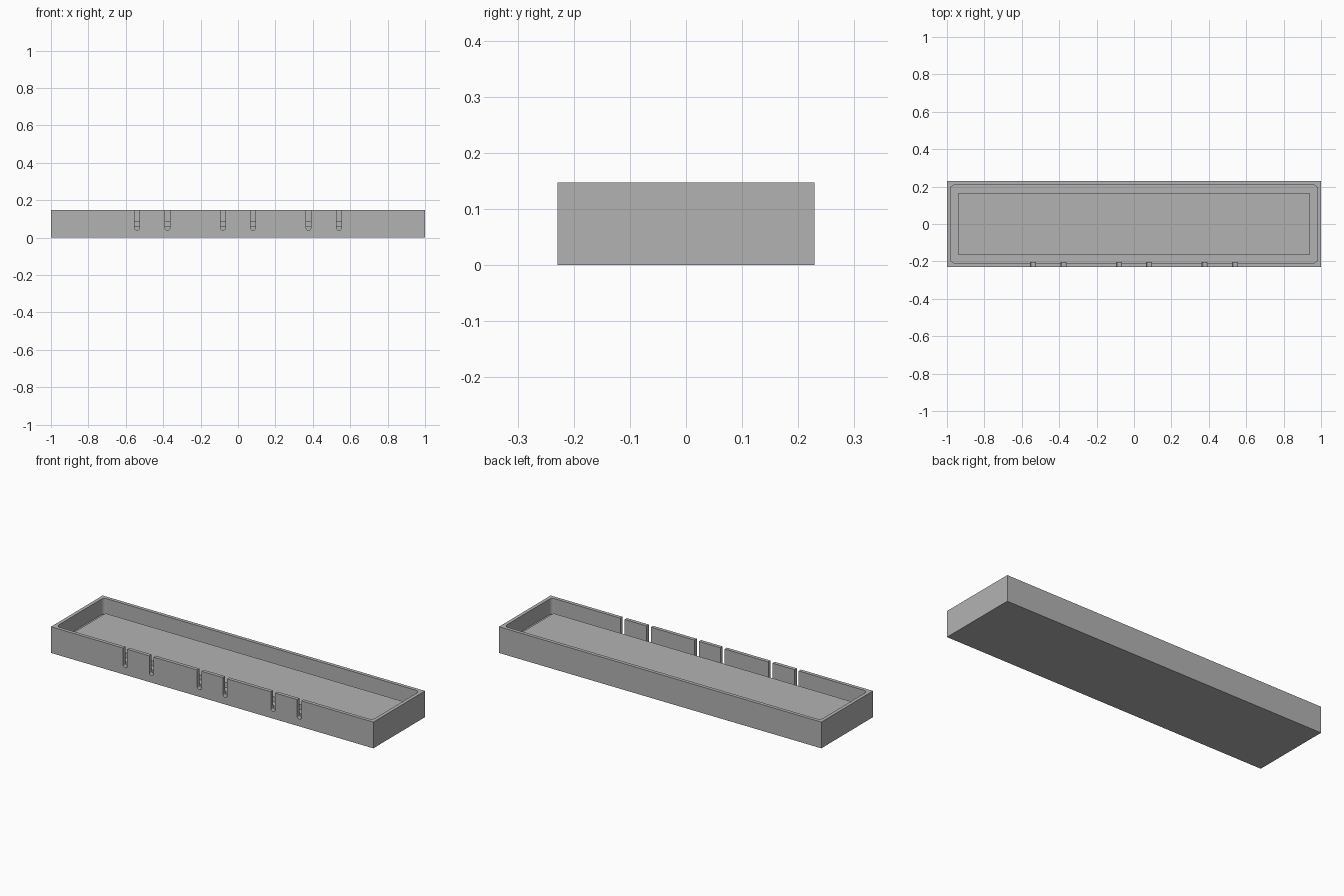
import bpy
import bmesh
from math import cos, sin, pi

LENGTH, WIDTH, HEIGHT = 2.0, 0.458, 0.147
WALL = 0.02
CHANNEL_Z, FLOOR_Z = 0.06, 0.088

if "Cube" in bpy.data.objects:
    bpy.data.objects.remove(bpy.data.objects["Cube"], do_unlink=True)

grey = bpy.data.materials.new("plain_grey")
grey.use_nodes = True
grey.diffuse_color = (0.45, 0.45, 0.45, 1)
grey.node_tree.nodes["Principled BSDF"].inputs["Base Color"].default_value = grey.diffuse_color


def arc(cx, cy, radius, start, end, steps):
    angles = [start + (end - start) * i / steps for i in range(steps + 1)]
    return [(cx + radius * cos(a), cy + radius * sin(a)) for a in angles]


def prism(name, outline, low, high, place):
    """Extrude a 2D outline from low to high; place maps (u, v, w) to x, y, z."""
    bm = bmesh.new()
    face = bm.faces.new([bm.verts.new(place(u, v, low)) for u, v in outline])
    top = bmesh.ops.extrude_face_region(bm, geom=[face])["geom"]
    shift = [b - a for a, b in zip(place(0, 0, low), place(0, 0, high))]
    bmesh.ops.translate(bm, vec=shift, verts=[g for g in top if isinstance(g, bmesh.types.BMVert)])
    bmesh.ops.recalc_face_normals(bm, faces=bm.faces)
    mesh = bpy.data.meshes.new(name)
    bm.to_mesh(mesh)
    bm.free()
    mesh.materials.append(grey)
    obj = bpy.data.objects.new(name, mesh)
    bpy.context.collection.objects.link(obj)
    return obj


def upright(u, v, w):
    return (u, v, w)


def through_front(u, v, w):
    return (u, w, v)


def rectangle(hx, hy):
    return [(-hx, -hy), (hx, -hy), (hx, hy), (-hx, hy)]


def rounded_rectangle(hx, hy, radius, steps=6):
    points = []
    for i, (sx, sy) in enumerate([(1, 1), (-1, 1), (-1, -1), (1, -1)]):
        points += arc(sx * (hx - radius), sy * (hy - radius), radius,
                      i * pi / 2, (i + 1) * pi / 2, steps)
    return points


def cut(target, cutter):
    cutter.hide_render = True
    mod = target.modifiers.new("cut", "BOOLEAN")
    mod.operation, mod.solver, mod.object = "DIFFERENCE", "EXACT", cutter
    bpy.context.view_layer.objects.active = target
    bpy.ops.object.modifier_apply(modifier=mod.name)
    bpy.data.objects.remove(cutter, do_unlink=True)


# Outer tray, hollowed down to the rim channel
tray = prism("tray_body", rectangle(LENGTH / 2, WIDTH / 2), 0, HEIGHT, upright)
cut(tray, prism("cavity_cutter",
                rounded_rectangle(LENGTH / 2 - WALL, WIDTH / 2 - WALL, 0.022),
                CHANNEL_Z, HEIGHT + 0.05, upright))

# Round-bottomed slots in the front wall, in three pairs
RADIUS = 0.013
for x in (0.08, 0.377, 0.54):
    for side in (-1, 1):
        cx = side * x
        outline = arc(cx, 0.04 + RADIUS, RADIUS, pi, 2 * pi, 10)
        outline += [(cx + RADIUS, HEIGHT + 0.05), (cx - RADIUS, HEIGHT + 0.05)]
        cut(tray, prism("slot_cutter", outline, -WIDTH / 2 - 0.02,
                        -WIDTH / 2 + WALL + 0.004, through_front))

# Raised floor inside the channel
prism("raised_floor", rectangle(0.938, 0.165), CHANNEL_Z - 0.01, FLOOR_Z, upright)
